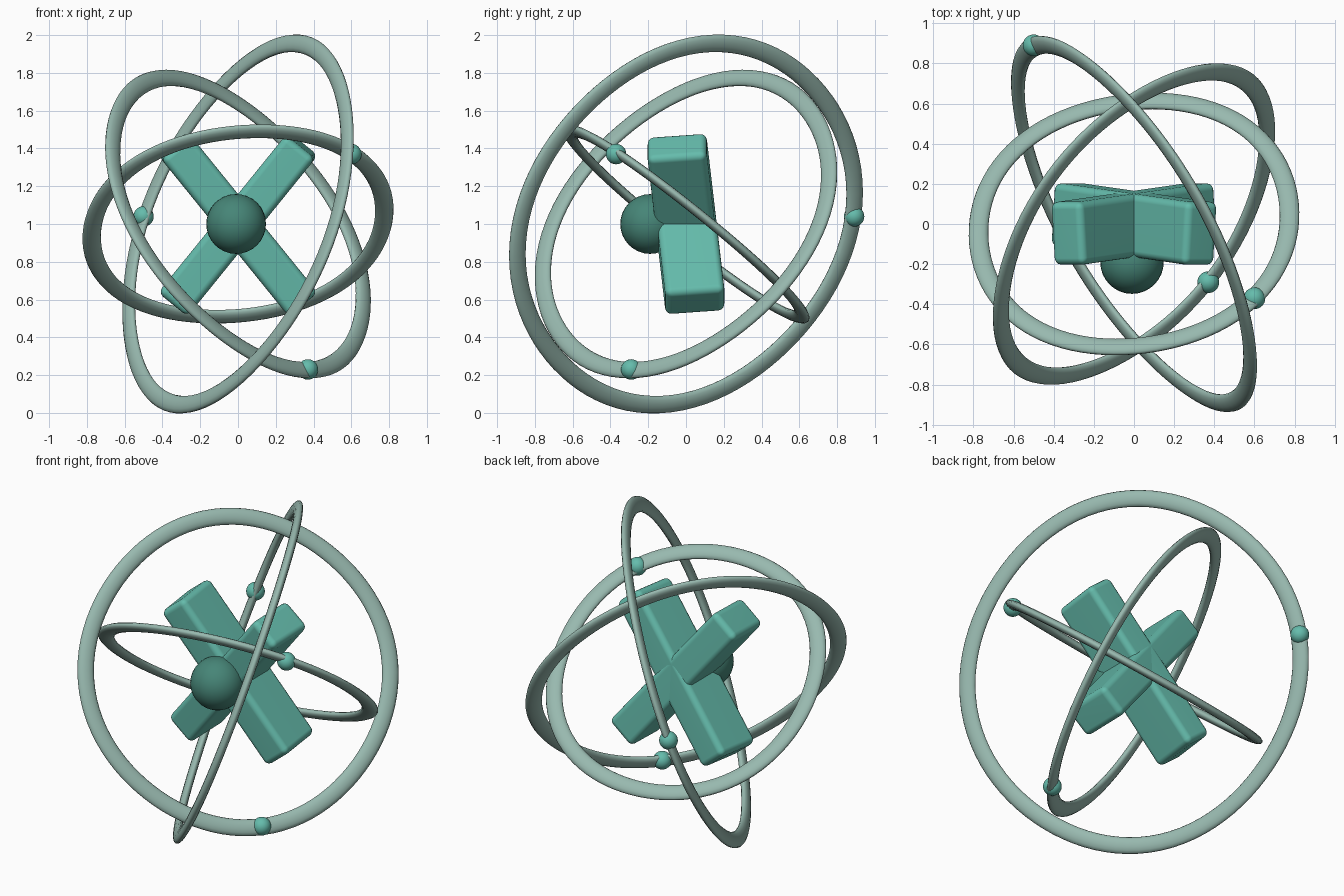
import bpy, bmesh, math
from mathutils import Vector, Matrix

if "Cube" in bpy.data.objects:
    bpy.data.objects.remove(bpy.data.objects["Cube"])

CENTRE = Vector((0, 0, 1))


def material(name, r, g, b):
    def lin(c):
        c /= 255
        return c / 12.92 if c < 0.04045 else ((c + 0.055) / 1.055) ** 2.4
    m = bpy.data.materials.new(name)
    m.diffuse_color = (lin(r), lin(g), lin(b), 1)
    m.use_nodes = True
    m.node_tree.nodes["Principled BSDF"].inputs["Base Color"].default_value = m.diffuse_color
    return m


TEAL = material("teal", 101, 188, 172)
DARK = material("dark_teal", 70, 133, 119)
GREY = material("grey_green", 152, 185, 175)


def add(name, bm, mat):
    me = bpy.data.meshes.new(name)
    bmesh.ops.recalc_face_normals(bm, faces=bm.faces)
    bm.to_mesh(me)
    bm.free()
    me.materials.append(mat)
    for p in me.polygons:
        p.use_smooth = True
    ob = bpy.data.objects.new(name, me)
    bpy.context.collection.objects.link(ob)
    return ob


def ball(name, centre, radius, mat):
    bm = bmesh.new()
    bmesh.ops.create_uvsphere(bm, u_segments=32, v_segments=16, radius=radius,
                              matrix=Matrix.Translation(centre))
    add(name, bm, mat)


def ring(name, normal, start, radius, seg=96, sides=14):
    """Flattened tube loop, starting at the bead and very slightly squared."""
    n = Vector(normal).normalized()
    u = Vector(start)
    u = (u - n * u.dot(n)).normalized()
    v = n.cross(u)
    bm = bmesh.new()
    loops = []
    for i in range(seg):
        a = 2 * math.pi * i / seg
        d = u * math.cos(a) + v * math.sin(a)
        r = radius * (1 - 0.01 * (1 - math.cos(4 * a)))
        loop = []
        for j in range(sides):
            t = 2 * math.pi * j / sides
            p = d * (r + 0.049 * math.cos(t)) + n * (0.024 * math.sin(t))
            loop.append(bm.verts.new(CENTRE + p))
        loops.append(loop)
    for i in range(seg):
        a, b = loops[i], loops[(i + 1) % seg]
        for j in range(sides):
            k = (j + 1) % sides
            bm.faces.new((a[j], b[j], b[k], a[k]))
    add(name, bm, GREY)
    # Small bead riding on the loop
    ball(name + "_bead", CENTRE + Vector(start), 0.054, TEAL)


# Three orbit loops with beads
ring("inner_ring", (-0.11, 0.62, 0.777), (0.60, -0.37, 0.37), 0.795)
ring("middle_ring", (0.667, -0.535, 0.519), (0.37, -0.29, -0.77), 0.905)
ring("outer_ring", (0.815, 0.473, -0.334), (-0.50, 0.89, 0.04), 1.015)

# Crossed rounded bars, leaning slightly forward at the top
for name, side in (("bar_right", 1), ("bar_left", -1)):
    bm = bmesh.new()
    bmesh.ops.create_cube(bm, size=1, matrix=Matrix.Diagonal((0.20, 0.315, 1.08, 1)))
    bmesh.ops.bevel(bm, geom=bm.edges[:], offset=0.035, segments=4,
                    profile=0.5, affect='EDGES')
    turn = Matrix.Rotation(math.radians(39 * side), 4, 'Y') @ \
        Matrix.Rotation(math.radians(5.2), 4, 'X')
    bm.transform(Matrix.Translation(CENTRE) @ turn)
    ob = add(name, bm, TEAL)
    mod = ob.modifiers.new("normals", 'WEIGHTED_NORMAL')
    mod.keep_sharp = True

# Central ball in front of the cross
ball("core_ball", (-0.01, -0.19, 1.0), 0.158, DARK)
